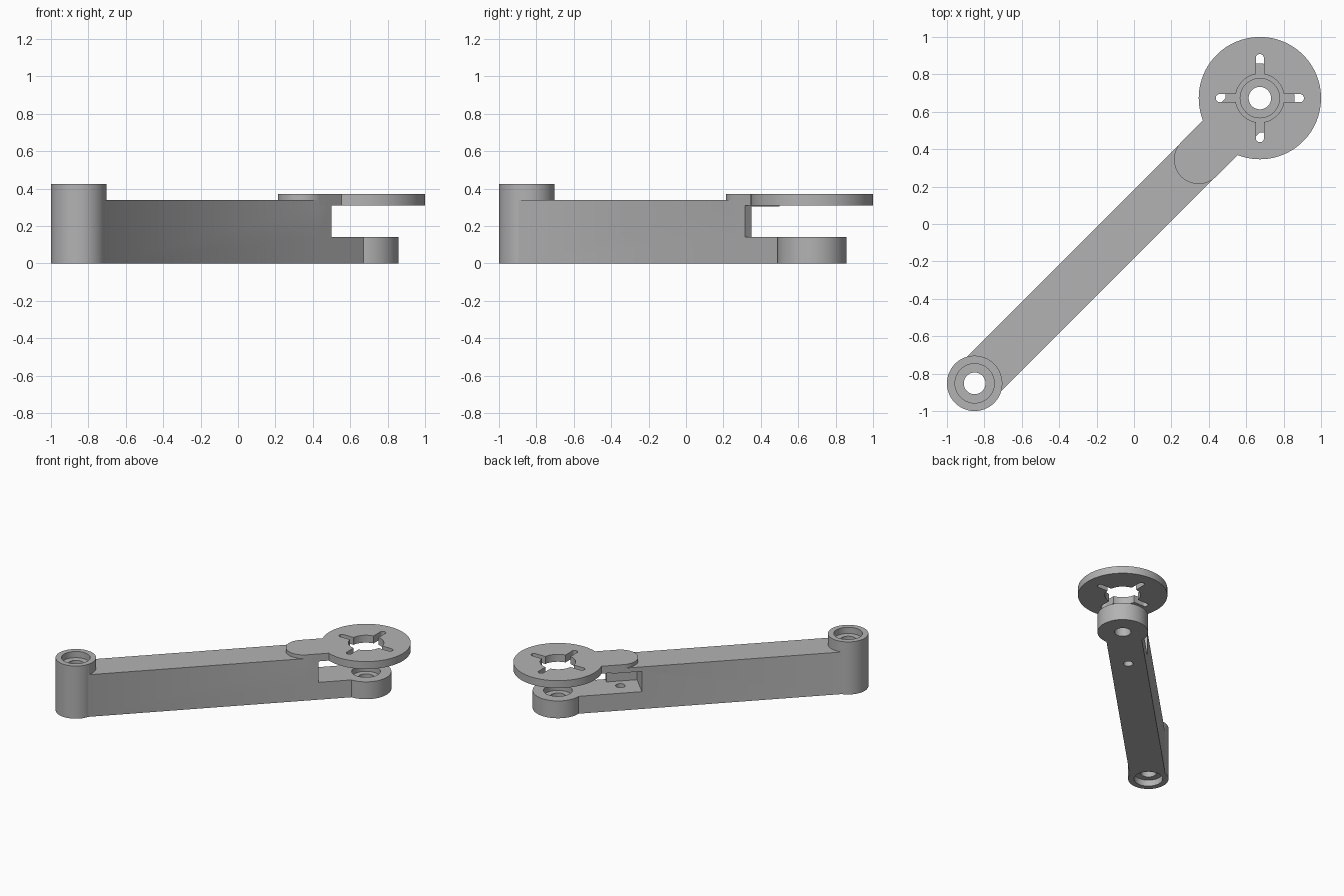
import bpy
from math import cos, sin, pi, sqrt, radians
import bmesh

old = bpy.data.objects.get("Cube")
if old:
    bpy.data.objects.remove(old, do_unlink=True)

grey = bpy.data.materials.new("plain_grey")
grey.use_nodes = True
colour = (0.45, 0.45, 0.45, 1)
grey.diffuse_color = colour
grey.node_tree.nodes["Principled BSDF"].inputs["Base Color"].default_value = colour

# The arm is laid out along local x, then turned 45 degrees
NEAR, FAR, PIN = -0.852 * sqrt(2), 0.673 * sqrt(2), 0.488
HALF, STOP = 0.13, 0.577
TOP, TONGUE, PLATE_LOW, PLATE_TOP, POST_TOP = 0.34, 0.14, 0.31, 0.37, 0.425


def prism(name, outline, z0, z1):
    """Extrude a flat outline from z0 to z1."""
    bm = bmesh.new()
    face = bm.faces.new([bm.verts.new((x, y, z0)) for x, y in outline])
    out = bmesh.ops.extrude_face_region(bm, geom=[face])
    moved = [g for g in out["geom"] if isinstance(g, bmesh.types.BMVert)]
    bmesh.ops.translate(bm, vec=(0, 0, z1 - z0), verts=moved)
    bmesh.ops.recalc_face_normals(bm, faces=bm.faces)
    mesh = bpy.data.meshes.new(name)
    bm.to_mesh(mesh)
    bm.free()
    mesh.materials.append(grey)
    obj = bpy.data.objects.new(name, mesh)
    bpy.context.collection.objects.link(obj)
    return obj


def arc(x, y, r, a0, a1, n):
    return [(x + r * cos(a0 + (a1 - a0) * i / n), y + r * sin(a0 + (a1 - a0) * i / n))
            for i in range(n + 1)]


def disc(name, x, r, z0, z1):
    return prism(name, arc(x, 0, r, 0, 2 * pi, 96)[:-1], z0, z1)


def box(name, x0, x1, y0, y1, z0, z1):
    return prism(name, [(x0, y0), (x1, y0), (x1, y1), (x0, y1)], z0, z1)


def combine(target, tool, operation):
    """Apply a boolean and discard the tool."""
    tool.hide_render = True
    mod = target.modifiers.new(operation, "BOOLEAN")
    mod.operation, mod.solver, mod.object = operation, "EXACT", tool
    bpy.ops.object.select_all(action="DESELECT")
    bpy.context.view_layer.objects.active = target
    target.select_set(True)
    bpy.ops.object.modifier_apply(modifier=mod.name)
    bpy.data.objects.remove(tool, do_unlink=True)


# Beam with a low tongue, hinge post and lower hub
arm = box("hinged_arm", NEAR, STOP, -HALF, HALF, 0, TOP)
combine(arm, box("tongue", STOP - 0.1, FAR, -HALF, HALF, 0, TONGUE), "UNION")
combine(arm, disc("post", NEAR, 0.148, 0, POST_TOP), "UNION")
combine(arm, disc("hub", FAR, 0.185, 0, TONGUE), "UNION")

# Side pocket at the end of the beam, with a thin wall and roof
combine(arm, box("pocket", 0.35, STOP + 0.1, -0.08, 0.3, TONGUE, 0.303), "DIFFERENCE")

# Bores, bearing seats and the pin hole
for x, r, z0, z1 in (
    (NEAR, 0.058, -0.1, 0.6), (NEAR, 0.105, POST_TOP - 0.05, 0.6),
    (NEAR, 0.105, -0.1, 0.05), (FAR, 0.06, -0.1, 0.25),
    (FAR, 0.105, TONGUE - 0.05, 0.25), (PIN, 0.035, -0.1, 0.2),
):
    combine(arm, disc("bore", x, r, z0, z1), "DIFFERENCE")

# Top mounting plate: disc with a round-ended neck set into the beam
plate = disc("mounting_plate", FAR, 0.327, PLATE_LOW, PLATE_TOP)
neck = arc(PIN, 0, HALF + 0.001, pi / 2, 3 * pi / 2, 32)
neck += [(FAR, -HALF - 0.001), (FAR, HALF + 0.001)]
combine(plate, prism("neck", neck, PLATE_LOW, PLATE_TOP), "UNION")

# Central opening with four round-ended slots
combine(plate, disc("opening", FAR, 0.13, 0.2, 0.5), "DIFFERENCE")
for k in range(4):
    turn = pi / 4 + k * pi / 2
    shape = [(0.1, -0.022)] + arc(0.214, 0, 0.022, -pi / 2, pi / 2, 12) + [(0.1, 0.022)]
    shape = [(FAR + x * cos(turn) - y * sin(turn), x * sin(turn) + y * cos(turn))
             for x, y in shape]
    combine(plate, prism("slot", shape, 0.2, 0.5), "DIFFERENCE")
combine(arm, plate, "UNION")

# Turn into place and shade the round walls
arm.rotation_euler.z = radians(45)
bpy.ops.object.select_all(action="DESELECT")
bpy.context.view_layer.objects.active = arm
arm.select_set(True)
bpy.ops.object.transform_apply(location=False, rotation=True, scale=False)
bpy.ops.object.shade_smooth_by_angle(angle=radians(30))
